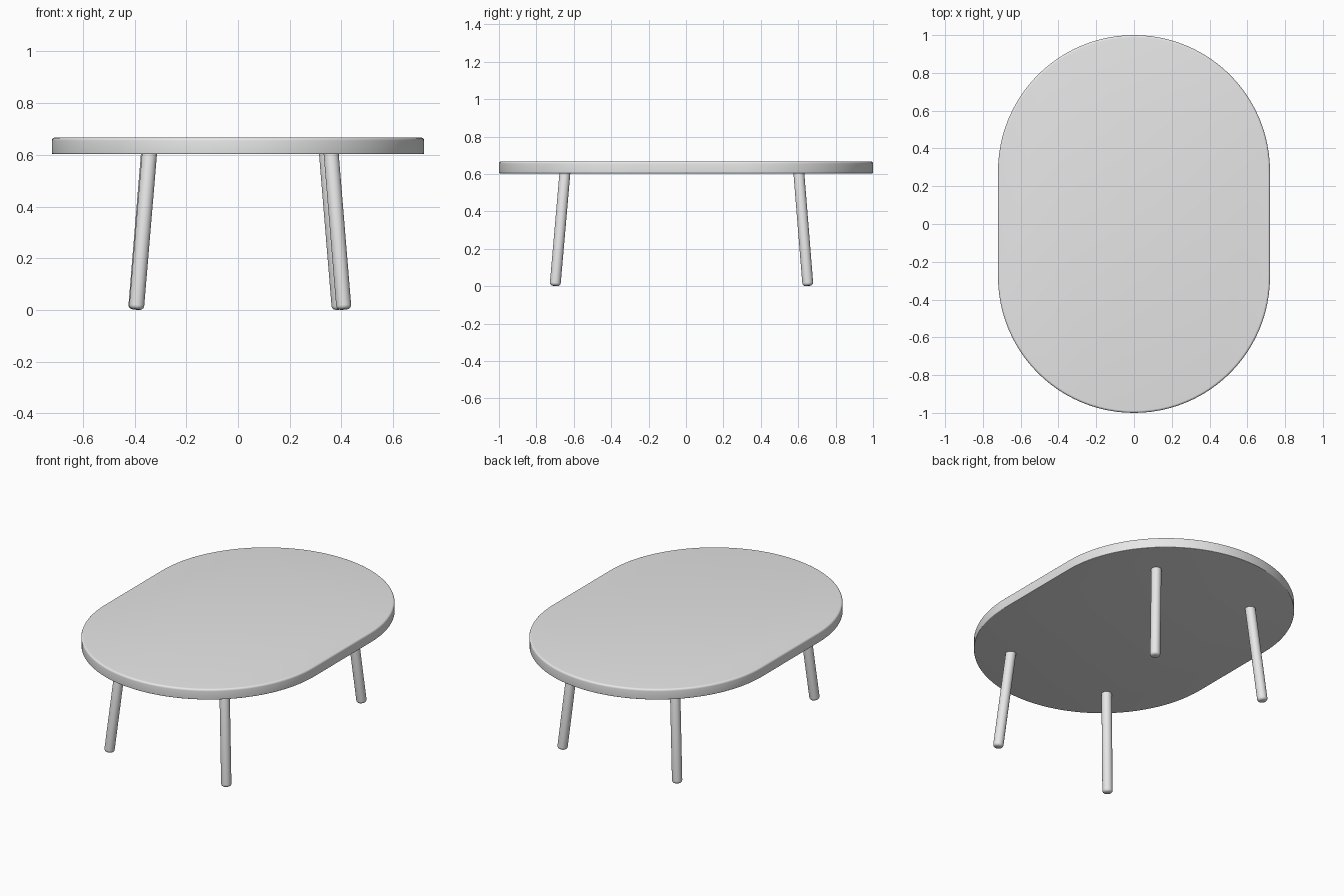
import bpy, bmesh, math
from mathutils import Vector

if "Cube" in bpy.data.objects:
    bpy.data.objects.remove(bpy.data.objects["Cube"])

grey = bpy.data.materials.new("light grey")
grey.diffuse_color = (0.8, 0.8, 0.8, 1)
grey.use_nodes = True
grey.node_tree.nodes["Principled BSDF"].inputs["Base Color"].default_value = grey.diffuse_color


def finish(bm, name):
    bmesh.ops.recalc_face_normals(bm, faces=bm.faces)
    me = bpy.data.meshes.new(name)
    bm.to_mesh(me)
    bm.free()
    me.materials.append(grey)
    ob = bpy.data.objects.new(name, me)
    bpy.context.collection.objects.link(ob)
    bpy.ops.object.select_all(action='DESELECT')
    ob.select_set(True)
    bpy.context.view_layer.objects.active = ob
    bpy.ops.object.shade_smooth_by_angle(angle=math.radians(35))
    return ob


def stack(bm, rings):
    """Skin a list of point rings and cap both ends."""
    loops = [[bm.verts.new(p) for p in r] for r in rings]
    for a, b in zip(loops, loops[1:]):
        n = len(a)
        for i in range(n):
            bm.faces.new((a[i], a[(i + 1) % n], b[(i + 1) % n], b[i]))
    bm.faces.new(loops[0])
    bm.faces.new(loops[-1])


def edge_profile(z0, z1, r0, r1, steps=5):
    """(inset, z) pairs for a wall with rounded bottom and top edges."""
    quarter = [math.pi / 2 * i / steps for i in range(steps + 1)]
    low = [(r0 * (1 - math.sin(t)), z0 + r0 * (1 - math.cos(t))) for t in quarter]
    high = [(r1 * (1 - math.cos(t)), z1 - r1 * (1 - math.sin(t))) for t in quarter]
    return low + high


# Table top: stadium outline with softened edges
def stadium(r, half, z, n=48):
    pts = []
    for sign, start in ((1, 0), (-1, math.pi)):
        for i in range(n + 1):
            a = start + math.pi * i / n
            pts.append((r * math.cos(a), sign * half + r * math.sin(a), z))
    return pts


bm = bmesh.new()
stack(bm, [stadium(0.72 - d, 0.28, z) for d, z in edge_profile(0.603, 0.667, 0.004, 0.012)])
finish(bm, "table_top")


# Legs: slim splayed round rods with rounded feet
def leg(name, foot, top, r=0.029, n=32):
    foot, top = Vector(foot), Vector(top)
    axis = top - foot
    rot = Vector((0, 0, 1)).rotation_difference(axis)
    rings = []
    for d, z in edge_profile(0, axis.length, 0.016, 0.001):
        rings.append([foot + rot @ Vector(((r - d) * math.cos(2 * math.pi * i / n),
                                           (r - d) * math.sin(2 * math.pi * i / n), z))
                      for i in range(n)])
    bm = bmesh.new()
    stack(bm, rings)
    finish(bm, name)


leg("front_right_leg", (0.41, -0.70, 0.002), (0.36, -0.647, 0.61))
leg("front_left_leg", (-0.393, -0.70, 0.002), (-0.342, -0.647, 0.61))
leg("back_right_leg", (0.392, 0.652, 0.002), (0.342, 0.603, 0.61))
leg("back_left_leg", (-0.396, 0.652, 0.002), (-0.346, 0.603, 0.61))
